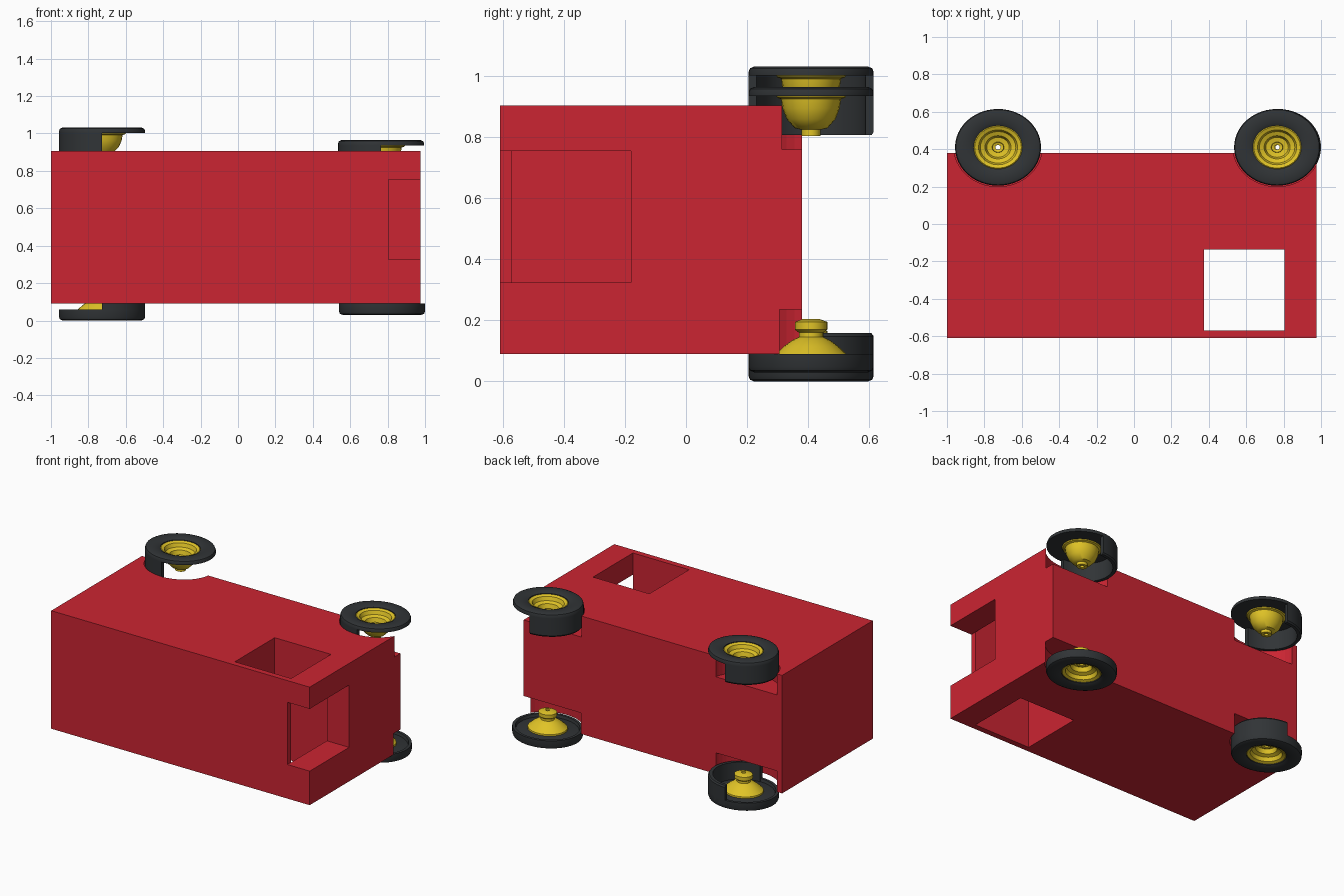
import bpy, bmesh, math
from mathutils import Matrix, Vector

if "Cube" in bpy.data.objects:
    bpy.data.objects.remove(bpy.data.objects["Cube"])


def mat(name, col):
    m = bpy.data.materials.new(name)
    m.diffuse_color = (*col, 1)
    m.use_nodes = True
    m.node_tree.nodes["Principled BSDF"].inputs["Base Color"].default_value = m.diffuse_color
    return m


RED = mat("red_paint", (0.6, 0.018, 0.032))
BLACK = mat("rubber", (0.03, 0.034, 0.037))
GOLD = mat("yellow_hub", (0.75, 0.55, 0.02))


def finish(bm, name, material=None, smooth=False):
    bmesh.ops.recalc_face_normals(bm, faces=bm.faces)
    me = bpy.data.meshes.new(name)
    bm.to_mesh(me)
    bm.free()
    ob = bpy.data.objects.new(name, me)
    bpy.context.collection.objects.link(ob)
    if material:
        me.materials.append(material)
    if smooth:
        bpy.ops.object.select_all(action='DESELECT')
        ob.select_set(True)
        bpy.context.view_layer.objects.active = ob
        bpy.ops.object.shade_smooth_by_angle(angle=math.radians(35))
    return ob


def box(name, lo, hi, material=None):
    lo, hi = Vector(lo), Vector(hi)
    bm = bmesh.new()
    bmesh.ops.create_cube(bm, size=1, matrix=Matrix.Translation((lo + hi) / 2)
                          @ Matrix.Diagonal((*(hi - lo), 1)))
    return finish(bm, name, material)


def cut(target, cutter):
    cutter.hide_render = True
    cutter.hide_viewport = True
    cutter.display_type = 'WIRE'
    b = target.modifiers.new(cutter.name, 'BOOLEAN')
    b.object = cutter
    b.operation = 'DIFFERENCE'
    b.solver = 'EXACT'


SQUASH = 0.205 / 0.23   # wheels are slightly flattened along y


def lathe(name, profile, centre, side, material, start=0, sweep=360, steps=48):
    """Revolve a closed (radius, depth) profile; depth runs inward from the outer face."""
    bm = bmesh.new()
    full = sweep == 360
    rings = []
    for i in range(steps + (0 if full else 1)):
        a = math.radians(start + sweep * i / steps)
        rings.append([bm.verts.new((centre[0] + r * math.cos(a),
                                    centre[1] + r * math.sin(a) * SQUASH,
                                    centre[2] - side * d)) for r, d in profile])
    n = len(profile)
    for i in range(steps):
        a, b = rings[i], rings[(i + 1) % len(rings)]
        for j in range(n):
            k = (j + 1) % n
            bm.faces.new((a[j], b[j], b[k], a[k]))
    if not full:
        bm.faces.new(rings[0])
        bm.faces.new(rings[-1])
    return finish(bm, name, material, True)


# Body block with side windows and the corner windscreen opening
body = box("body", (-1, -0.61, 0.09), (0.975, 0.38, 0.905), RED)
cut(body, box("side_window_cutter", (0.375, -0.57, -0.2), (0.805, -0.135, 1.2)))
cut(body, box("windscreen_cutter", (0.8045, -0.8, 0.325), (1.2, -0.18, 0.755)))

# Tyre sidewalls, half treads and hubs
upper_wall = [(0.13, 0.03), (0.13, 0.01), (0.15, 0), (0.21, 0), (0.225, 0.006),
              (0.23, 0.018), (0.23, 0.03)]
lower_wall = [(0.13, 0.05), (0.13, 0.01), (0.15, 0), (0.21, 0), (0.225, 0.006),
              (0.23, 0.018), (0.23, 0.06), (0.21, 0.06), (0.205, 0.04)]
tread = [(0.23, 0.025), (0.23, 0.148), (0.222, 0.158), (0.2, 0.158), (0.2, 0.025)]
dish = [(0.014, 0.075), (0.03, 0.07), (0.032, 0.09), (0.06, 0.085), (0.07, 0.055),
        (0.095, 0.045), (0.105, 0.02), (0.125, 0.012), (0.135, 0.02)]
upper_hub = dish + [(0.125, 0.035), (0.11, 0.04), (0.105, 0.07), (0.09, 0.105),
                    (0.06, 0.135), (0.035, 0.14), (0.035, 0.16), (0.014, 0.16)]
lower_hub = dish + [(0.13, 0.06), (0.1, 0.085), (0.07, 0.105), (0.045, 0.115),
                    (0.045, 0.13), (0.06, 0.14), (0.06, 0.165), (0.03, 0.175), (0.014, 0.175)]

# name, x, outer face z, outward direction, tread start angle (None = no tread)
wheels = [("rear_upper", -0.727, 1.032, 1, 90),
          ("front_upper", 0.765, 0.965, 1, 90),
          ("rear_lower", -0.727, 0.0, -1, -90),
          ("front_lower", 0.77, 0.03, -1, None)]
for name, x, z, side, start in wheels:
    c = (x, 0.41, z)
    lathe(name + "_tyre_wall", upper_wall if side > 0 else lower_wall, c, side, BLACK)
    lathe(name + "_hub", upper_hub if side > 0 else lower_hub, c, side, GOLD, steps=24)
    if start is not None:
        lathe(name + "_tyre_tread", tread, c, side, BLACK, start, 180, 24)

    # Wheel arch hollowed out of the body behind each wheel
    bm = bmesh.new()
    zc = 0.905 if side > 0 else 0.09
    bmesh.ops.create_cone(bm, cap_ends=True, segments=48, radius1=0.236, radius2=0.236,
                          depth=0.29, matrix=Matrix.Translation((x, 0.41, zc))
                          @ Matrix.Diagonal((1, SQUASH, 1, 1)))
    cut(body, finish(bm, name + "_arch_cutter"))
